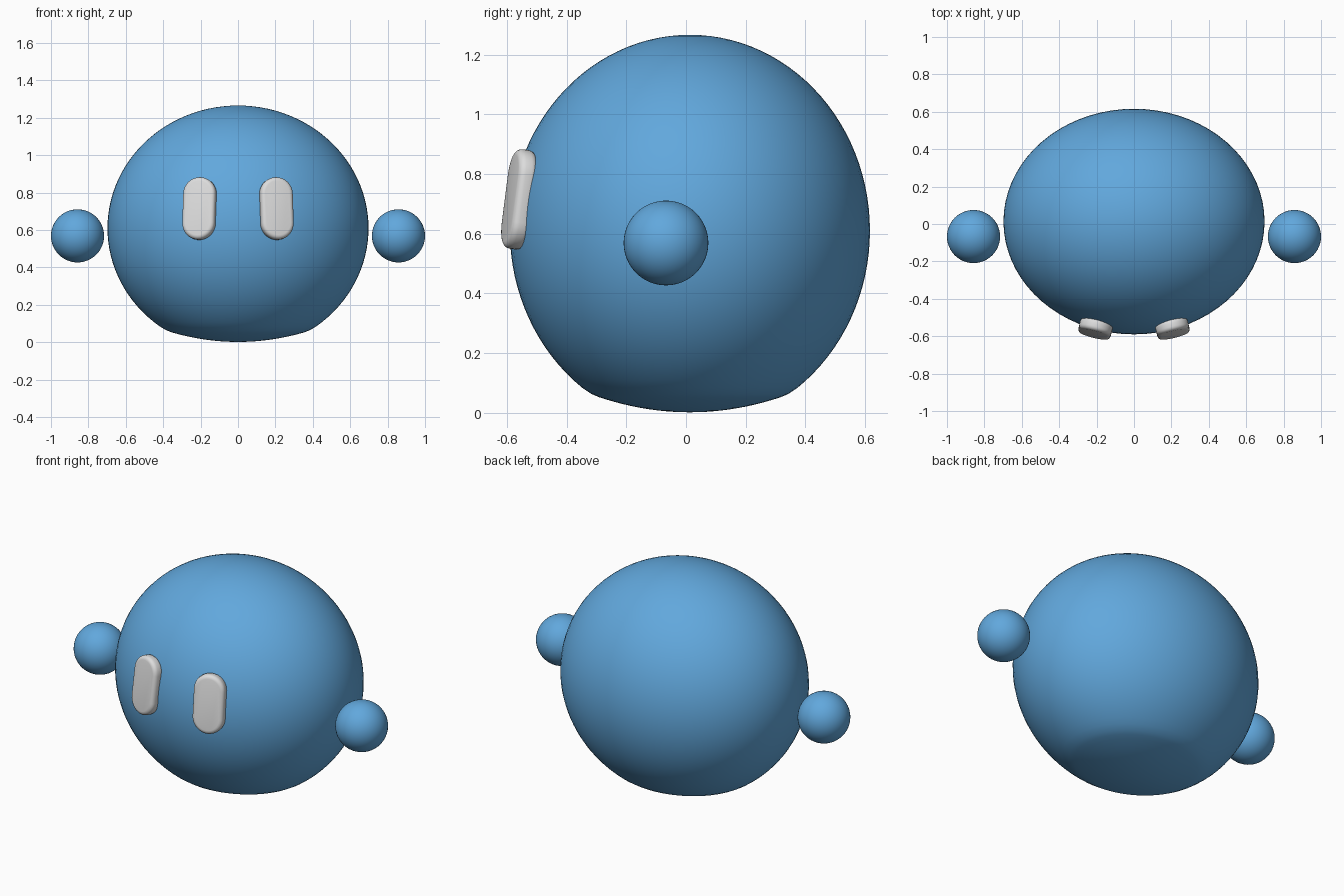
import bpy, bmesh, math
from mathutils import Matrix

if "Cube" in bpy.data.objects:
    bpy.data.objects.remove(bpy.data.objects["Cube"])


def material(name, rgb):
    m = bpy.data.materials.new(name)
    m.diffuse_color = (*rgb, 1)
    m.use_nodes = True
    m.node_tree.nodes["Principled BSDF"].inputs["Base Color"].default_value = m.diffuse_color
    return m


BLUE = material("sky blue", (0.12, 0.39, 0.72))
WHITE = material("soft white", (0.72, 0.72, 0.72))


def finish(bm, name, mat):
    bmesh.ops.recalc_face_normals(bm, faces=bm.faces)
    for f in bm.faces:
        f.smooth = True
    me = bpy.data.meshes.new(name)
    bm.to_mesh(me)
    bm.free()
    me.materials.append(mat)
    ob = bpy.data.objects.new(name, me)
    bpy.context.collection.objects.link(ob)
    return ob


# Body: ellipsoid whose underside is pressed into a shallow dish
RX, RY, RZ, CY, CZ = 0.698, 0.603, 0.656, 0.013, 0.61
RIM = 0.55  # unit radius where the shallow underside starts
rim_angle = math.pi - math.asin(RIM)
rim_z = CZ + RZ * math.cos(rim_angle)
profile = []
for i in range(45):
    a = rim_angle * i / 44
    profile.append((math.sin(a), CZ + RZ * math.cos(a)))
for i in range(1, 13):
    r = RIM * (1 - i / 12)
    profile.append((r, 0.002 + (rim_z - 0.002) * (r / RIM) ** 2))
# soften the rim point
profile[44] = (RIM - 0.004, rim_z + 0.001)

bm = bmesh.new()
verts = [bm.verts.new((r, 0, z)) for r, z in profile]
edges = [bm.edges.new(p) for p in zip(verts, verts[1:])]
bmesh.ops.spin(bm, geom=verts + edges, axis=(0, 0, 1), cent=(0, 0, 0),
               angle=2 * math.pi, steps=72)
bmesh.ops.remove_doubles(bm, verts=bm.verts, dist=1e-4)
bmesh.ops.transform(bm, verts=bm.verts,
                    matrix=Matrix.Translation((0, CY, 0)) @ Matrix.Diagonal((RX, RY, 1, 1)))
finish(bm, "body", BLUE)


# Floating ball hands
def hand(name, side):
    bm = bmesh.new()
    bmesh.ops.create_uvsphere(bm, u_segments=48, v_segments=24, radius=0.142)
    bmesh.ops.translate(bm, verts=bm.verts, vec=(side * 0.858, -0.067, 0.569))
    finish(bm, name, BLUE)


# Eyes: rounded upright capsule plates, turned to follow the body
def eye(name, side):
    r, half, depth = 0.089, 0.079, 0.064
    bm = bmesh.new()
    ring = []
    for i in range(34):
        end = 1 if i < 17 else -1
        a = math.pi * (i if i < 17 else i - 1) / 16
        ring.append(bm.verts.new((r * math.cos(a), -depth / 2, r * math.sin(a) + end * half)))
    face = bm.faces.new(ring)
    ext = bmesh.ops.extrude_face_region(bm, geom=[face], use_keep_orig=True)
    bmesh.ops.translate(bm, vec=(0, depth, 0),
                        verts=[v for v in ext["geom"] if isinstance(v, bmesh.types.BMVert)])
    ob = finish(bm, name, WHITE)
    ob.matrix_world = (Matrix.Translation((side * 0.206, -0.559, 0.715))
                       @ Matrix.Rotation(side * math.radians(14), 4, 'Z')
                       @ Matrix.Rotation(math.radians(-7.5), 4, 'X'))
    bev = ob.modifiers.new("rounded edge", 'BEVEL')
    bev.width, bev.segments = 0.022, 4
    bev.limit_method, bev.angle_limit = 'ANGLE', math.radians(50)


for label, side in (("left", -1), ("right", 1)):
    hand(label + "_hand", side)
    eye(label + "_eye", side)
